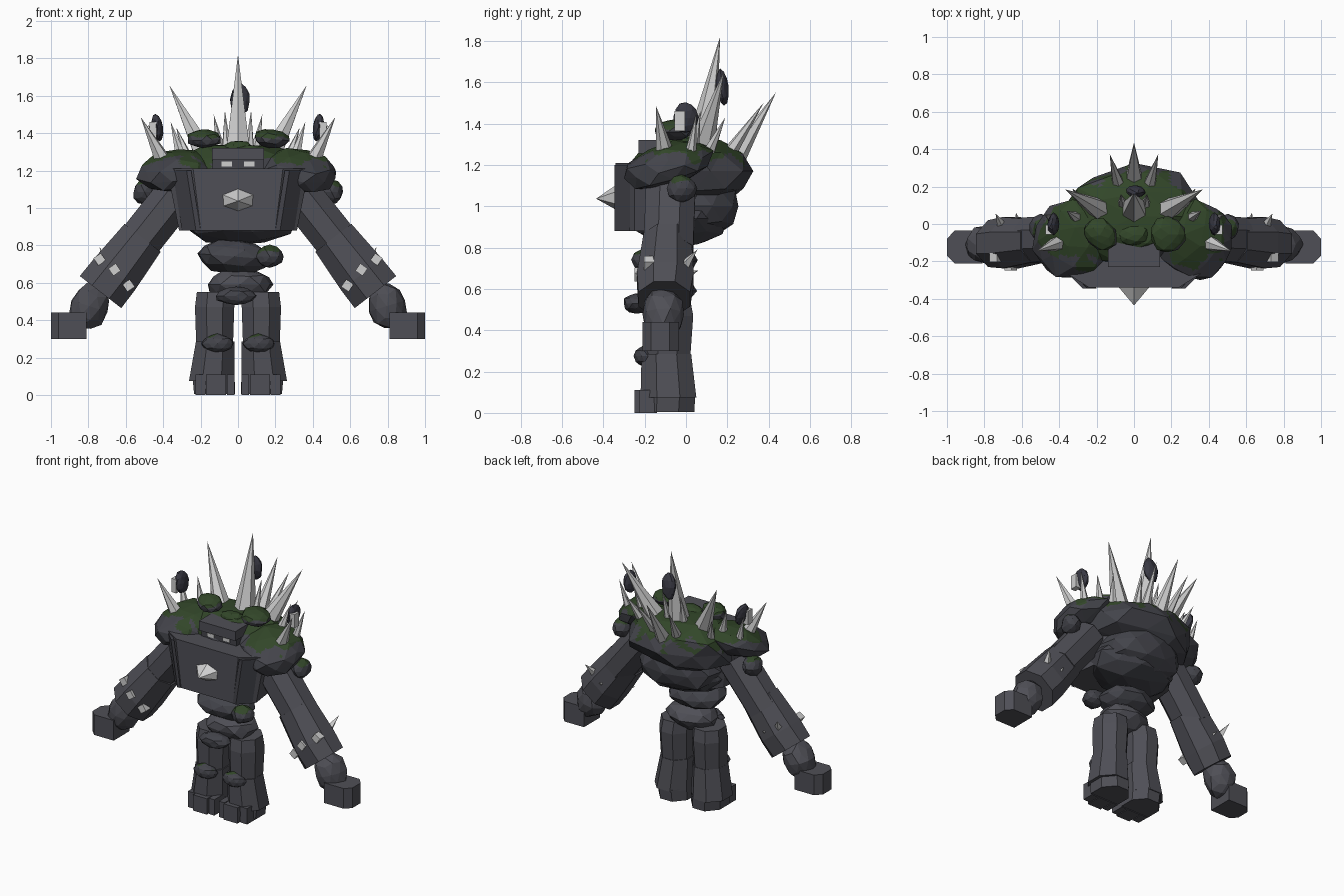
import bpy, bmesh, math, random
from mathutils import Vector, Matrix, Euler, noise

if "Cube" in bpy.data.objects:
    bpy.data.objects.remove(bpy.data.objects["Cube"])


def colour(name, rgb):
    m = bpy.data.materials.new(name)
    m.diffuse_color = (*rgb, 1)
    m.use_nodes = True
    m.node_tree.nodes["Principled BSDF"].inputs["Base Color"].default_value = m.diffuse_color
    return m


STONE = colour("stone", (0.078, 0.078, 0.093))
DARK = colour("dark stone", (0.056, 0.057, 0.069))
SHADOW = colour("floating stone", (0.04, 0.04, 0.055))
MOSS = colour("moss", (0.032, 0.062, 0.022))
CRYSTAL = colour("crystal", (0.62, 0.62, 0.62))


def finish(bm, name, *mats):
    bmesh.ops.recalc_face_normals(bm, faces=bm.faces[:])
    me = bpy.data.meshes.new(name)
    bm.to_mesh(me)
    bm.free()
    for m in mats:
        me.materials.append(m)
    ob = bpy.data.objects.new(name, me)
    bpy.context.collection.objects.link(ob)
    return ob


def rock(name, loc, size, rot=(0, 0, 0), mat=DARK, moss=None, cuts=3, seed=1, jitter=0.08):
    """Faceted boulder; faces above the height 'moss' (-1..1) turn green in patches."""
    rng = random.Random(seed)
    bm = bmesh.new()
    bmesh.ops.create_icosphere(bm, subdivisions=2, radius=1)
    for v in bm.verts:
        v.co *= 1 + rng.uniform(-jitter, jitter)
    if moss is not None:
        bmesh.ops.subdivide_edges(bm, edges=bm.edges[:], cuts=cuts, use_grid_fill=True)
    m = Matrix.LocRotScale(Vector(loc), Euler(rot), Vector(size))
    bm.transform(m)
    bm.normal_update()
    if moss is not None:
        for f in bm.faces:
            c = f.calc_center_median()
            h = (c.z - loc[2]) / size[2]
            if f.normal.z > 0.1 and h + 0.55 * noise.noise(c * 14) > moss:
                f.material_index = 1
    return finish(bm, name, mat, MOSS)


def box(name, lo, hi, mat=STONE):
    bm = bmesh.new()
    bmesh.ops.create_cube(bm, size=1)
    lo, hi = Vector(lo), Vector(hi)
    bm.transform(Matrix.LocRotScale((lo + hi) / 2, None, hi - lo))
    return finish(bm, name, mat)


def skin(name, rings, mat=STONE):
    """Closed shell through point rings of equal length."""
    bm = bmesh.new()
    vs = [[bm.verts.new(p) for p in r] for r in rings]
    n = len(vs[0])
    for a, b in zip(vs, vs[1:]):
        for i in range(n):
            j = (i + 1) % n
            bm.faces.new((a[i], a[j], b[j], b[i]))
    bm.faces.new(vs[0])
    bm.faces.new(vs[-1])
    return finish(bm, name, mat)


def limb(name, sections, axis, sides=8):
    """Prism along axis; each section is centre, half depth, half width."""
    u = Vector((0, 1, 0))
    w = u.cross(Vector(axis)).normalized()
    k = 1 / math.cos(math.pi / sides)
    rings = []
    for c, hd, hw in sections:
        ring = []
        for i in range(sides):
            a = (i + 0.5) * math.tau / sides
            ring.append(Vector(c) + u * hd * k * math.cos(a) + w * hw * k * math.sin(a))
        rings.append(ring)
    return skin(name, rings)


def spike(name, base, tip, r, sides=6):
    base, tip = Vector(base), Vector(tip)
    d = tip - base
    bm = bmesh.new()
    bmesh.ops.create_cone(bm, cap_ends=True, segments=sides, radius1=r, radius2=0, depth=d.length)
    q = d.to_track_quat('Z', 'Y')
    bm.transform(Matrix.LocRotScale((base + tip) / 2, q, None))
    return finish(bm, name, CRYSTAL)


# chest block with chamfered front, narrower at the bottom
outline = [(-0.24, -0.34), (0.24, -0.34), (0.38, -0.25), (0.34, 0.0),
           (0.22, 0.12), (-0.22, 0.12), (-0.34, 0.0), (-0.38, -0.25)]
skin("chest", [[(x * k, y, z) for x, y in outline] for z, k in ((0.88, 0.83), (1.21, 1))])
for s in (-1, 1):
    skin("chest_side_panel", [[(s * x, y, z) for x, y in
         ((k, -0.345), (k + 0.025, -0.345), (k + 0.10, -0.27), (k + 0.07, -0.27))]
         for z, k in ((0.88, 0.20), (1.2, 0.25))], DARK)

# torso boulders
rock("belly", (0, -0.03, 0.94), (0.31, 0.25, 0.14), seed=4)
rock("upper_back", (0, 0.04, 1.17), (0.39, 0.27, 0.18), moss=0.35, cuts=5, seed=5)
rock("lower_back", (0, 0.07, 1.0), (0.29, 0.19, 0.16), seed=6)
rock("waist", (-0.02, -0.1, 0.74), (0.205, 0.16, 0.095), (0, 0.08, 0), seed=7)
rock("pelvis", (0.01, -0.09, 0.59), (0.175, 0.14, 0.09), mat=STONE, seed=8)
rock("groin_stone", (-0.01, -0.24, 0.53), (0.11, 0.065, 0.05), seed=9)
rock("hip_moss_stone", (0.17, -0.19, 0.74), (0.075, 0.07, 0.06), moss=0.45, seed=10)

# head with brow and eyes
box("brow", (-0.14, -0.23, 1.255), (0.14, -0.09, 1.32))
box("jaw", (-0.135, -0.21, 1.17), (0.135, -0.09, 1.255), DARK)
for x in (-0.06, 0.06):
    box("eye", (x - 0.027, -0.218, 1.222), (x + 0.027, -0.209, 1.247), CRYSTAL)
rock("neck_moss_stone", (0, -0.06, 1.31), (0.09, 0.06, 0.05), moss=0.1, seed=11)

# chest crystal
g = spike("chest_crystal", (0, -0.335, 1.04), (0, -0.435, 1.035), 0.095)
for v in g.data.vertices:
    v.co.z = 1.04 + (v.co.z - 1.04) * 0.65

# spikes along the spine
spike("centre_spike", (0, 0.07, 1.27), (0, 0.165, 1.82), 0.078)
spike("rear_spike", (0, 0.22, 1.2), (0, 0.435, 1.55), 0.055)
rock("floating_spine_stone", (0.01, 0.175, 1.575), (0.052, 0.032, 0.09), (0.1, 0.1, 0), SHADOW, seed=12)

for s in (-1, 1):
    # back and shoulder spikes
    for base, tip, r in (
            ((0.17, 0.07, 1.27), (0.367, 0.185, 1.655), 0.065),
            ((0.08, 0.2, 1.24), (0.13, 0.375, 1.5), 0.038),
            ((0.06, 0.1, 1.29), (0.07, 0.16, 1.52), 0.03),
            ((0.4, -0.1, 1.25), (0.52, -0.145, 1.485), 0.046),
            ((0.3, 0.03, 1.26), (0.36, 0.07, 1.46), 0.035),
            ((0.26, 0.1, 1.24), (0.33, 0.19, 1.43), 0.035),
            ((0.42, 0.02, 1.24), (0.48, 0.05, 1.45), 0.03)):
        spike("back_spike", (s * base[0], *base[1:]), (s * tip[0], *tip[1:]), r)

    # shoulders and loose stones
    rock("shoulder", (s * 0.34, -0.09, 1.2), (0.205, 0.22, 0.105), (0.3, s * 0.12, s * 0.1),
         moss=0.42, cuts=5, seed=20 + s)
    rock("elbow_stone", (s * 0.5, -0.02, 1.085), (0.062, 0.07, 0.065), moss=0.65, seed=24)
    rock("collar_moss_stone", (s * 0.18, -0.055, 1.37), (0.095 if s > 0 else 0.08, 0.1, 0.05),
         (0, s * 0.12, 0.5 - s * 0.5), moss=0.2, seed=26 + s)
    rock("floating_stone", (s * 0.43, 0.0, 1.43), (0.03, 0.06, 0.075), (0, s * 0.15, 0), SHADOW, seed=29)
    box("floating_crystal", (s * 0.455 - 0.018, -0.055, 1.365), (s * 0.455 + 0.018, -0.005, 1.46), CRYSTAL)

    # arm
    d = (0.61 * s, -0.02, -0.79)
    limb("upper_arm", [((s * 0.33, -0.075, 1.07), 0.12, 0.115),
                       ((s * 0.56, -0.085, 0.78), 0.12, 0.115)], d)
    limb("forearm", [((s * 0.51, -0.09, 0.84), 0.115, 0.122),
                     ((s * 0.66, -0.1, 0.645), 0.137, 0.138),
                     ((s * 0.735, -0.105, 0.55), 0.125, 0.14)], d)
    rock("wrist", (s * 0.795, -0.11, 0.475), (0.1, 0.105, 0.135), (0, s * -0.3, 0), STONE, seed=31)
    fist = [(0.81, -0.21), (0.96, -0.21), (1.0, -0.17), (1.0, -0.08), (0.96, -0.035), (0.81, -0.035)]
    skin("fist", [[(s * x, y, z) for x, y in fist] for z in (0.3, 0.44)])

    # forearm crystals
    for x, y, z in ((0.66, -0.225, 0.67), (0.585, -0.2, 0.585), (0.74, -0.18, 0.725)):
        bm = bmesh.new()
        bmesh.ops.create_cube(bm, size=0.048)
        bm.transform(Matrix.LocRotScale(Vector((s * x, y, z)), Euler((0, s * 0.6, 0)), None))
        finish(bm, "forearm_crystal", CRYSTAL)
    spike("forearm_spike", (s * 0.7, -0.02, 0.7), (s * 0.74, 0.055, 0.79), 0.032, 4)
    spike("forearm_spike", (s * 0.62, -0.01, 0.66), (s * 0.63, 0.06, 0.69), 0.026, 4)

    # leg
    limb("thigh", [((s * 0.125, -0.09, 0.26), 0.11, 0.098),
                   ((s * 0.125, -0.085, 0.47), 0.12, 0.105),
                   ((s * 0.12, -0.085, 0.55), 0.105, 0.1)], (0, 0, 1))
    limb("shin", [((s * 0.14, -0.085, 0.075), 0.135, 0.122),
                  ((s * 0.122, -0.095, 0.285), 0.12, 0.103)], (0, 0, 1))
    limb("foot", [((s * 0.125, -0.09, 0.005), 0.13, 0.11),
                  ((s * 0.13, -0.085, 0.085), 0.13, 0.112)], (0, 0, 1))
    for a, b, y in ((0.018, 0.06, -0.235), (0.065, 0.17, -0.25), (0.175, 0.228, -0.225)):
        x0, x1 = sorted((s * a, s * b))
        box("toe", (x0, y, 0), (x1, -0.14, 0.11))
    rock("knee", (s * 0.11, -0.2, 0.275), (0.085, 0.05, 0.05), moss=0.8, seed=33)
